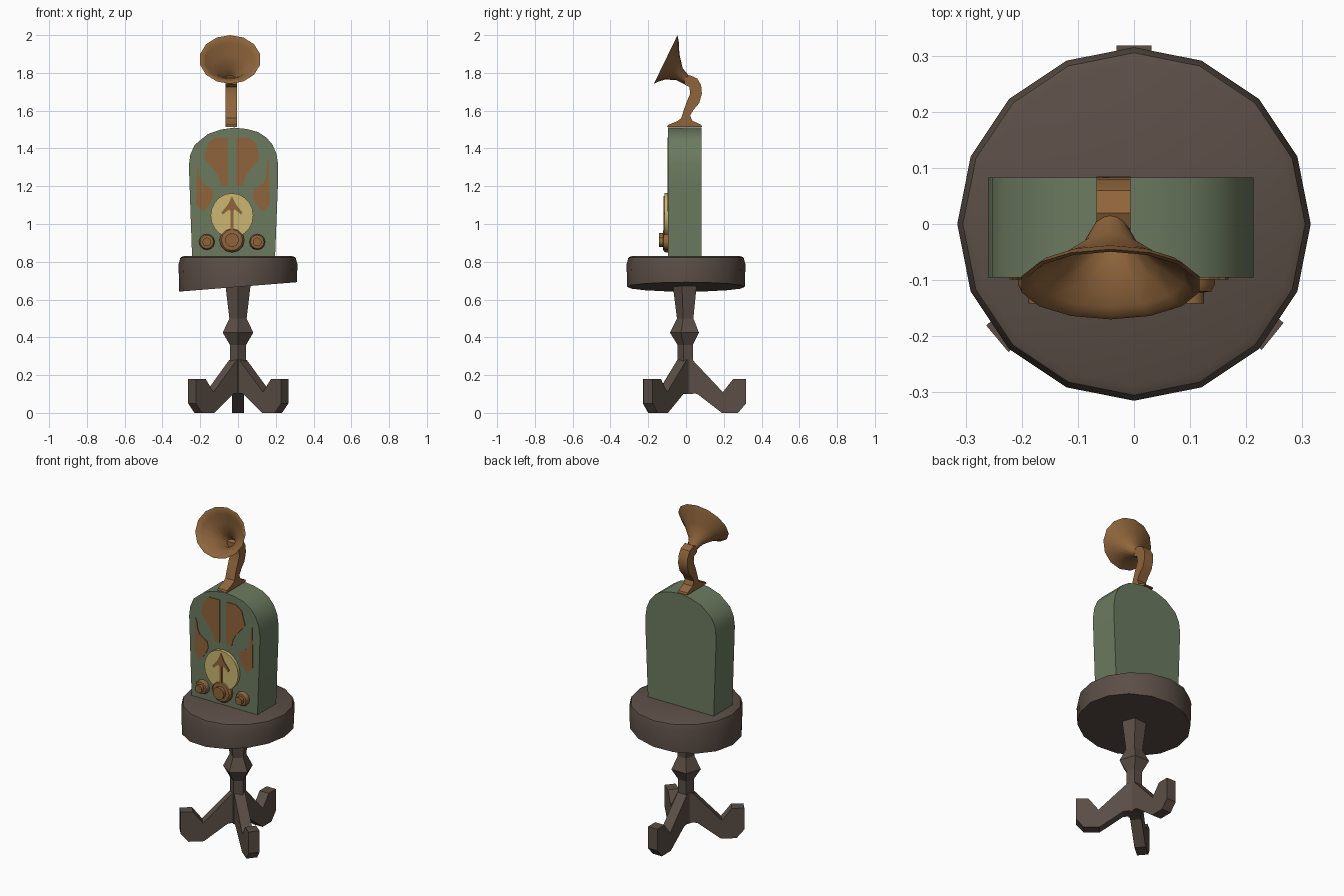
import bpy, bmesh, math
from mathutils import Vector

if "Cube" in bpy.data.objects:
    bpy.data.objects.remove(bpy.data.objects["Cube"])

X, Y, Z = Vector((1, 0, 0)), Vector((0, 1, 0)), Vector((0, 0, 1))


def material(name, rgb):
    m = bpy.data.materials.new(name)
    m.diffuse_color = (*rgb, 1)
    m.use_nodes = True
    m.node_tree.nodes["Principled BSDF"].inputs["Base Color"].default_value = m.diffuse_color
    return m


GREEN = material("green_paint", (0.15, 0.195, 0.117))
WOOD = material("dark_wood", (0.105, 0.077, 0.062))
BRASS = material("aged_brass", (0.275, 0.13, 0.045))
CREAM = material("cream_dial", (0.60, 0.47, 0.16))


def make(name, verts, faces, mat, angle=None):
    bm = bmesh.new()
    vs = [bm.verts.new(v) for v in verts]
    for f in faces:
        bm.faces.new([vs[i] for i in f])
    bmesh.ops.recalc_face_normals(bm, faces=bm.faces)
    me = bpy.data.meshes.new(name)
    bm.to_mesh(me)
    bm.free()
    me.materials.append(mat)
    ob = bpy.data.objects.new(name, me)
    bpy.context.collection.objects.link(ob)
    if angle:
        bpy.ops.object.select_all(action='DESELECT')
        ob.select_set(True)
        bpy.context.view_layer.objects.active = ob
        bpy.ops.object.shade_smooth_by_angle(angle=math.radians(angle))
    return ob


def extrude(name, pts, lo, hi, mat, u=X, n=Y, angle=None):
    """Outline in the (u, z) plane, thickened along n."""
    k = len(pts)
    verts = [u * a + Z * b + n * t for t in (lo, hi) for a, b in pts]
    faces = [list(range(k)), list(range(k, 2 * k))]
    faces += [(i, (i + 1) % k, k + (i + 1) % k, k + i) for i in range(k)]
    return make(name, verts, faces, mat, angle)


def loft(name, rings, mat, angle=None):
    """Skin equal rings of points and cap both ends."""
    k = len(rings[0])
    verts = [v for r in rings for v in r]
    faces = [list(range(k)), list(range(len(verts) - k, len(verts)))]
    for j in range(len(rings) - 1):
        a, b = j * k, (j + 1) * k
        faces += [(a + i, a + (i + 1) % k, b + (i + 1) % k, b + i) for i in range(k)]
    return make(name, verts, faces, mat, angle)


def ring(c, u, v, k, start=0.0):
    """Ellipse with centre c and half axes u, v."""
    c = Vector(c)
    ts = [start + 2 * math.pi * i / k for i in range(k)]
    return [c + u * math.cos(t) + v * math.sin(t) for t in ts]


# Table top, with its underside tilted down to the left
rings = [ring((0, 0, z), X * r, Y * r, 16) for r, z in
         [(0.288, 0.83), (0.305, 0.822), (0.315, 0.785), (0.311, 0.667)]]
for v in rings[-1]:
    v.z += 0.08 * v.x
loft("table_top", rings, WOOD, 35)

# Five-sided turned pedestal
loft("pedestal", [ring((0, 0, z), X * r, Y * r, 5, -math.pi / 2) for r, z in
                  [(0.045, 0.10), (0.045, 0.36), (0.085, 0.425), (0.048, 0.50), (0.073, 0.70)]],
     WOOD)

# Three scrolled legs
leg = [(0, 0.29), (0.035, 0.28), (0.195, 0.11), (0.25, 0.18), (0.318, 0.18),
       (0.318, 0.05), (0.275, 0), (0.19, 0), (0.06, 0.10), (0, 0.11)]
for side, deg in (("back", 90), ("left", 220), ("right", 321)):
    t = math.radians(deg)
    extrude(side + "_leg", leg, -0.031, 0.031, WOOD,
            Vector((math.cos(t), math.sin(t), 0)), Vector((-math.sin(t), math.cos(t), 0)))

# Radio cabinet with arched top
extrude("cabinet", [(-0.243, 0.822), (-0.26, 1.31), (-0.252, 1.37), (-0.228, 1.42),
                    (-0.16, 1.476), (-0.09, 1.50), (-0.02, 1.51), (0.045, 1.503),
                    (0.106, 1.487), (0.15, 1.458), (0.183, 1.42), (0.204, 1.37),
                    (0.213, 1.31), (0.211, 1.2), (0.196, 0.822)],
        -0.095, 0.083, GREEN, angle=35)

# Speaker grille panels, mirrored about the cabinet centre
MID = -0.032
upper = [(0.022, 1.458), (0.09, 1.457), (0.125, 1.43), (0.148, 1.35), (0.125, 1.32),
         (0.087, 1.275), (0.068, 1.24), (0.058, 1.20), (0.022, 1.20)]
outer = [(0.195, 1.35), (0.20, 1.10), (0.16, 1.065), (0.125, 1.11), (0.107, 1.15),
         (0.117, 1.185), (0.165, 1.215), (0.18, 1.25), (0.185, 1.33)]
for side, s in (("left", -1), ("right", 1)):
    for part, pts in (("upper", upper), ("outer", outer)):
        drop = 0.04 if (part, s) == ("outer", -1) else 0
        flat = [(MID + s * (a - drop * 0.25), b - (drop if b > 1.3 else 0)) for a, b in pts]
        extrude(f"{side}_{part}_grille", flat, -0.099, -0.092, BRASS)

# Tuning dial and its pointer
loft("dial", [ring((MID, y, 1.045), X * 0.113, Z * 0.118, 20) for y in (-0.09, -0.114)],
     CREAM, 35)
half = [(0.02, 1.105), (0.056, 1.06), (0.048, 1.05), (0.015, 1.078), (0.007, 1.065), (0.007, 0.96)]
pointer = [(0, 1.148)] + half + [(-a, b) for a, b in reversed(half)]
extrude("dial_pointer", [(MID + a, b) for a, b in pointer], -0.120, -0.112, BRASS)

# Control knobs
for name, x, z, r in (("left_knob", -0.165, 0.905, 0.042), ("centre_knob", MID, 0.915, 0.066),
                      ("right_knob", 0.102, 0.905, 0.042)):
    loft(name, [ring((x, y, z), X * r * f, Z * r * f, 12) for f, y in
                [(1, -0.09), (1, -0.108), (0.85, -0.12), (0.55, -0.122), (0.55, -0.142)]],
         BRASS, 35)

# Horn foot and swan neck
extrude("horn_neck", [(-0.1, 1.514), (0.085, 1.514), (0.08, 1.525), (0.032, 1.548),
                      (0.022, 1.575), (0.04, 1.605), (0.07, 1.64), (0.084, 1.69),
                      (0.08, 1.735), (0.06, 1.77), (0.02, 1.788), (-0.008, 1.775),
                      (-0.008, 1.738), (0.018, 1.725), (0.022, 1.69), (0.005, 1.65),
                      (-0.013, 1.60), (-0.025, 1.56), (-0.045, 1.545), (-0.095, 1.525)],
        -0.067, -0.006, BRASS, Y, X, 35)

# Flared horn: rings given by (top y, z, bottom y, z, half width), outside then inside
horn = [(0.015, 1.785, -0.003, 1.737, 0.024), (-0.018, 1.825, -0.052, 1.762, 0.048),
        (-0.035, 1.90, -0.11, 1.765, 0.100), (-0.038, 1.965, -0.152, 1.752, 0.145),
        (-0.045, 2.0, -0.17, 1.742, 0.163)]


def horn_ring(y1, z1, y0, z0, w, f=1.0):
    c = Vector((-0.042, (y0 + y1) / 2, (z0 + z1) / 2))
    up = Vector((0, (y1 - y0) / 2, (z1 - z0) / 2))
    return ring(c, X * w * f, up * f, 14, math.pi / 14 * 7)


outside = [horn_ring(*h) for h in horn]
inside = [horn_ring(*h, f=0.93) for h in reversed(horn)]
loft("horn_bell", outside + inside, BRASS, 50)
